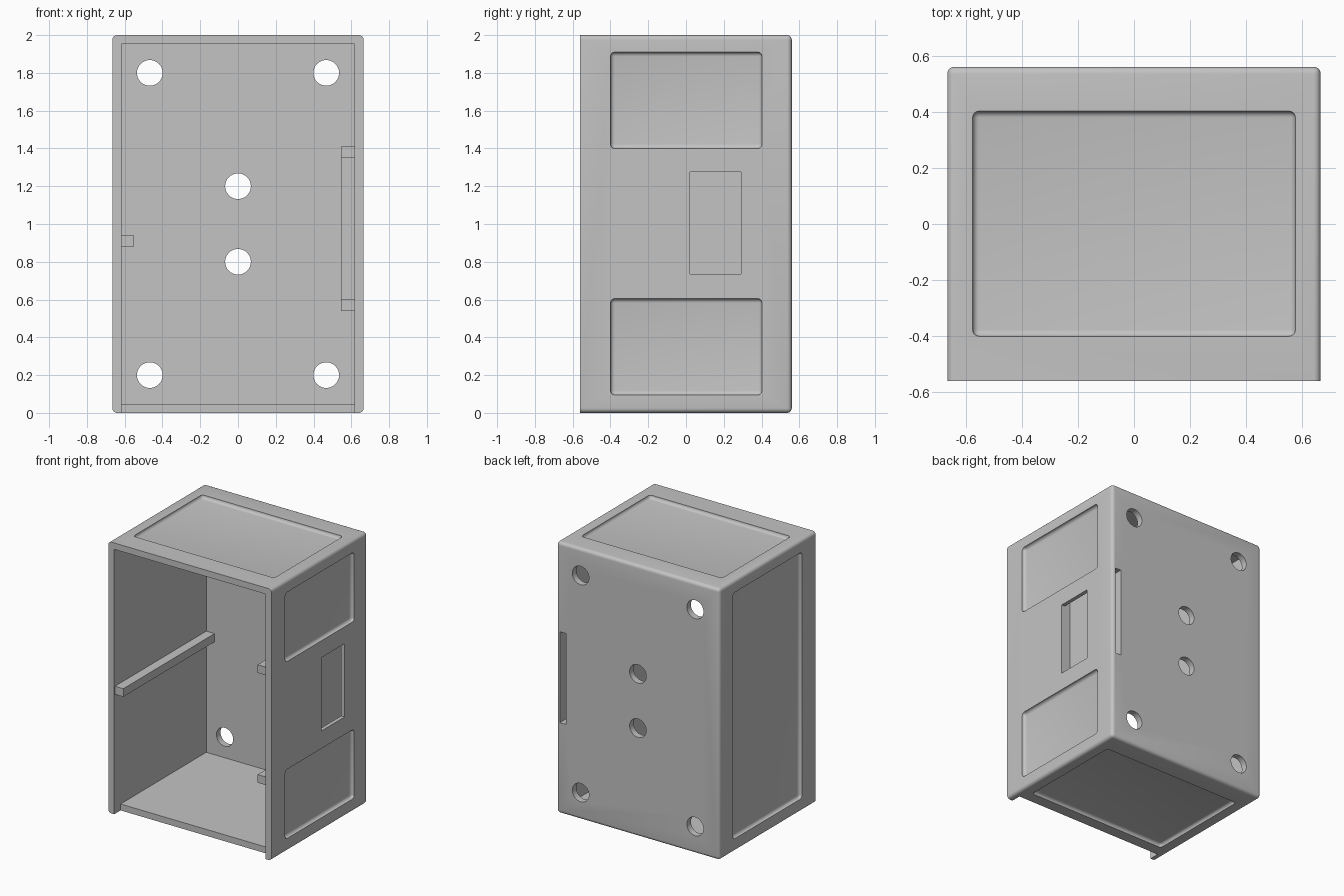
import bpy, bmesh, math
from mathutils import Vector, Matrix

cube = bpy.data.objects.get("Cube")
if cube:
    bpy.data.objects.remove(cube, do_unlink=True)

W, D, H = 0.665, 0.56, 2.0      # half width, half depth, height
T = 0.047                       # wall thickness
IN = W - T                      # inner half width

grey = bpy.data.materials.new("plain_grey")
grey.use_nodes = True
grey.diffuse_color = (0.55, 0.55, 0.55, 1)
grey.node_tree.nodes["Principled BSDF"].inputs["Base Color"].default_value = (0.55, 0.55, 0.55, 1)


def finish(name, bm):
    me = bpy.data.meshes.new(name)
    bm.to_mesh(me)
    bm.free()
    me.materials.append(grey)
    ob = bpy.data.objects.new(name, me)
    bpy.context.collection.objects.link(ob)
    return ob


def box(name, x, y, z, radius=0.0, keep=lambda e: True):
    """Box from axis ranges, with the chosen edges rounded."""
    bm = bmesh.new()
    bmesh.ops.create_cube(bm, size=1)
    for v in bm.verts:
        v.co = Vector([r[0] if c < 0 else r[1] for c, r in zip(v.co, (x, y, z))])
    if radius:
        bmesh.ops.bevel(bm, geom=[e for e in bm.edges if keep(e)], offset=radius,
                        segments=5, profile=0.5, affect='EDGES')
    return finish(name, bm)


def drill(name, x, z, radius):
    bm = bmesh.new()
    spin = Matrix.Translation((x, D, z)) @ Matrix.Rotation(math.pi / 2, 4, 'X')
    bmesh.ops.create_cone(bm, cap_ends=True, segments=48, radius1=radius,
                          radius2=radius, depth=0.3, matrix=spin)
    return finish(name, bm)


def combine(tool, operation):
    """Join a tool to the housing or cut it away, then drop the tool."""
    tool.hide_render = True
    mod = housing.modifiers.new(operation.lower(), 'BOOLEAN')
    mod.operation, mod.object, mod.solver = operation, tool, 'EXACT'
    bpy.context.view_layer.objects.active = housing
    bpy.ops.object.modifier_apply(modifier=mod.name)
    bpy.data.objects.remove(tool, do_unlink=True)


# Outer shell: every edge rounded except the open front rim
housing = box("housing", (-W, W), (-D, D), (0, H), 0.025,
              lambda e: max(v.co.y for v in e.verts) > 0)

# Hollow interior, and the floor set back from the front
combine(box("cavity", (-IN, IN), (-D - 0.1, D - T), (T, H - T)), 'DIFFERENCE')
combine(box("floor_notch", (-IN, IN), (-D - 0.1, -D + 0.075), (-0.1, T + 0.02)), 'DIFFERENCE')

# Guide rails and the pocket block between the two left rails
back = D - T / 2
combine(box("right_rail", (-IN - 0.02, -0.55), (-D + 0.01, back), (0.88, 0.94)), 'UNION')
for low in (0.54, 1.35):
    combine(box("left_rail", (0.545, IN + 0.02), (-D + 0.01, back), (low, low + 0.06)), 'UNION')
combine(box("pocket_block", (0.546, IN + 0.02), (-0.03, back), (0.57, 1.38)), 'UNION')

# Slot from the back into the pocket, and its side window
combine(box("pocket", (0.588, 0.637), (0.02, D + 0.1), (0.67, 1.34)), 'DIFFERENCE')
combine(box("window", (0.61, W + 0.1), (0.021, 0.292), (0.735, 1.275)), 'DIFFERENCE')

# Shallow panels with rounded edges
S, R = 0.024, 0.023
PY, PX = (-0.4, 0.402), (-0.575, 0.575)
for panel in (((W - S, W + 0.1), PY, (0.095, 0.605)),
              ((W - S, W + 0.1), PY, (1.4, 1.91)),
              ((-W - 0.1, -W + S), PY, (0.095, 1.91)),
              (PX, PY, (H - S, H + 0.1)),
              (PX, PY, (-0.1, S))):
    combine(box("panel", *panel, R), 'DIFFERENCE')

# Mounting holes through the back
for x, z in ((-0.467, 0.2), (0.467, 0.2), (-0.467, 1.8), (0.467, 1.8), (0, 0.8), (0, 1.2)):
    combine(drill("hole", x, z, 0.068), 'DIFFERENCE')

bpy.ops.object.select_all(action='DESELECT')
housing.select_set(True)
bpy.context.view_layer.objects.active = housing
bpy.ops.object.shade_smooth_by_angle(angle=math.radians(30))
